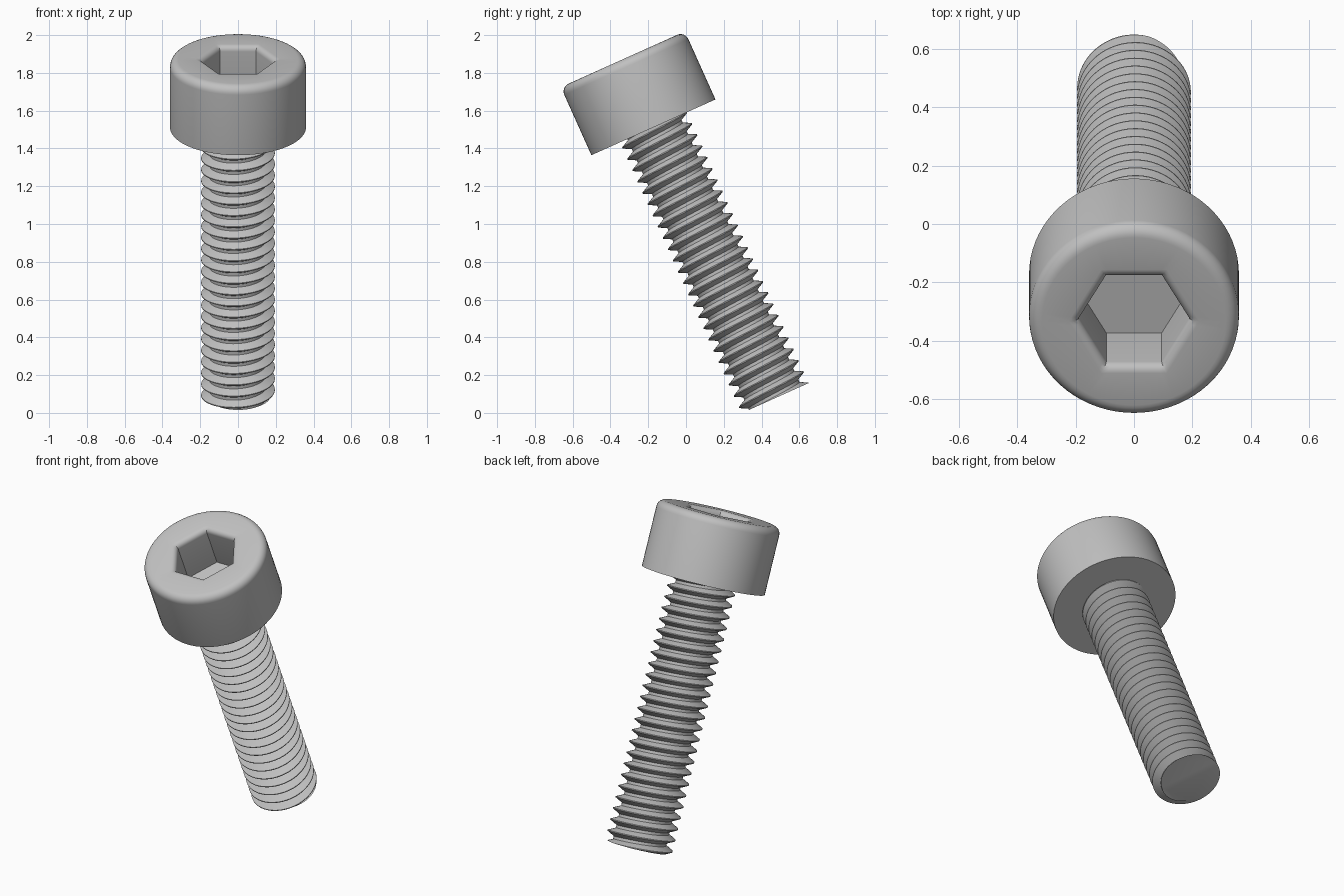
import bpy, bmesh, math
from mathutils import Matrix

if "Cube" in bpy.data.objects:
    bpy.data.objects.remove(bpy.data.objects["Cube"])

SEG = 72                      # points around every ring
PITCH, SHAFT_LEN = 0.0655, 1.572
R_CREST, R_ROOT = 0.195, 0.152
HEAD_R, HEAD_H = 0.36, 0.395
HEX_R, SOCKET_DEPTH = 0.19, 0.27
TILT = Matrix.Translation((0, 0.472, 0.078)) @ Matrix.Rotation(math.radians(24.2), 4, 'X')

steel = bpy.data.materials.new("grey steel")
steel.diffuse_color = (0.53, 0.53, 0.53, 1)
steel.use_nodes = True
steel.node_tree.nodes["Principled BSDF"].inputs["Base Color"].default_value = steel.diffuse_color


def finish(bm, name):
    bmesh.ops.remove_doubles(bm, verts=bm.verts, dist=1e-5)
    bmesh.ops.recalc_face_normals(bm, faces=bm.faces)
    me = bpy.data.meshes.new(name)
    bm.to_mesh(me)
    bm.free()
    me.materials.append(steel)
    ob = bpy.data.objects.new(name, me)
    bpy.context.collection.objects.link(ob)
    ob.matrix_world = TILT
    bpy.ops.object.select_all(action='DESELECT')
    ob.select_set(True)
    bpy.context.view_layer.objects.active = ob
    bpy.ops.object.shade_smooth_by_angle(angle=math.radians(30))


def circle(r, z):
    return [(r * math.cos(math.tau * i / SEG), r * math.sin(math.tau * i / SEG), z)
            for i in range(SEG)]


def hexagon(r, z):
    # hexagon sampled with the same number of points as a circle
    per, pts = SEG // 6, []
    for i in range(SEG):
        k, t = divmod(i, per)
        a, b, t = k * math.tau / 6, (k + 1) * math.tau / 6, t / per
        pts.append((r * ((1 - t) * math.cos(a) + t * math.cos(b)),
                    r * ((1 - t) * math.sin(a) + t * math.sin(b)), z))
    return pts


# Head: underside, side, rounded rim, top, rounded socket lip, socket
top = SHAFT_LEN + HEAD_H
rings = [circle(HEAD_R, SHAFT_LEN)]
f = 0.045
for s in range(7):
    a = s / 6 * math.pi / 2
    rings.append(circle(HEAD_R - f + f * math.cos(a), top - f + f * math.sin(a)))
g = 0.03
for s in range(6):
    a = s / 5 * math.pi / 2
    rings.append(hexagon(HEX_R + (g - g * math.sin(a)) / math.cos(math.pi / 6),
                         top - g + g * math.cos(a)))
rings.append(hexagon(HEX_R, top - SOCKET_DEPTH))

bm = bmesh.new()
loops = [[bm.verts.new(p) for p in ring] for ring in rings]
for lo, hi in zip(loops, loops[1:]):
    for i in range(SEG):
        j = (i + 1) % SEG
        bm.faces.new((lo[i], lo[j], hi[j], hi[i]))
bm.faces.new(loops[0][::-1])
bm.faces.new(loops[-1])
finish(bm, "socket_head")


# Shaft: helical thread clipped flat at both ends
def thread_radius(z, turn):
    d = abs((z / PITCH - turn + 0.5) % 1 - 0.5)     # 0 at crest, 0.5 at root
    t = min(max((d - 0.04) / (0.375 - 0.04), 0), 1)
    return R_CREST + (R_ROOT - R_CREST) * t


bm = bmesh.new()
steps = [-0.04, 0.04, 0.375, 0.625]
count = math.ceil(SHAFT_LEN / PITCH) + 4
cols = []
for i in range(SEG):
    a = math.tau * i / SEG
    turn = i / SEG - 0.25
    col = []
    for k in range(-2, count - 2):
        for s in steps:
            z = min(max(PITCH * (k + s + turn), 0), SHAFT_LEN)
            r = thread_radius(z, turn)
            col.append(bm.verts.new((r * math.cos(a), r * math.sin(a), z)))
    cols.append(col)
for i in range(SEG):
    here, nxt = cols[i], cols[(i + 1) % SEG]
    shift = 4 if i == SEG - 1 else 0                # one pitch up at the seam
    for n in range(len(here) - 1 - shift):
        bm.faces.new((here[n], nxt[n + shift], nxt[n + 1 + shift], here[n + 1]))
bmesh.ops.remove_doubles(bm, verts=bm.verts, dist=1e-5)
# Flat end caps
for z in (0, SHAFT_LEN):
    ring = [v for v in bm.verts if abs(v.co.z - z) < 1e-6]
    ring.sort(key=lambda v: math.atan2(v.co.y, v.co.x))
    bm.faces.new(ring)
finish(bm, "threaded_shaft")
